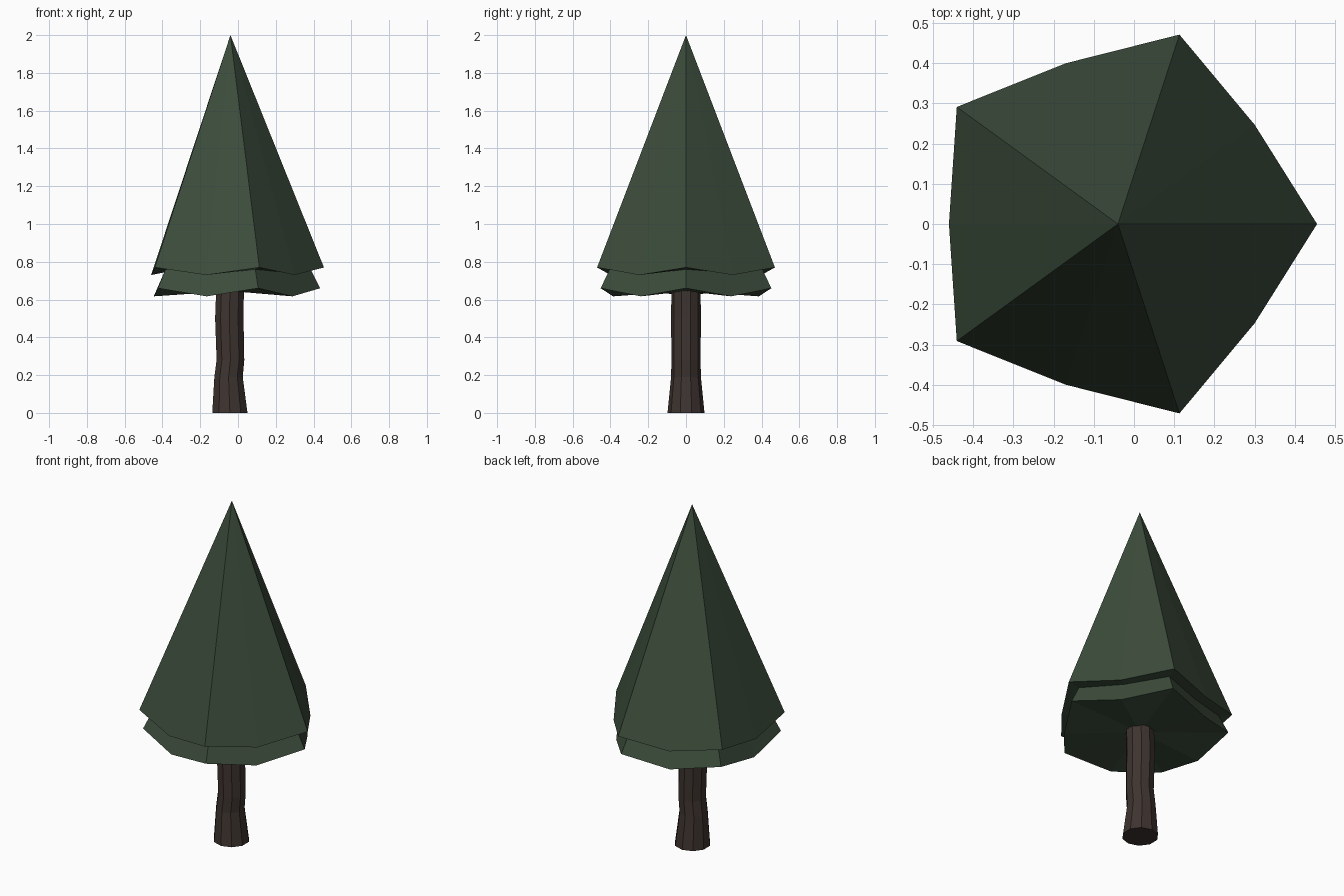
import bpy, bmesh
from math import cos, sin, pi

if "Cube" in bpy.data.objects:
    bpy.data.objects.remove(bpy.data.objects["Cube"])

CX = -0.04  # axis of the tree


def material(name, rgb):
    m = bpy.data.materials.new(name)
    m.diffuse_color = (*rgb, 1)
    m.use_nodes = True
    m.node_tree.nodes["Principled BSDF"].inputs["Base Color"].default_value = m.diffuse_color
    return m


def finish(bm, name, mat):
    bmesh.ops.recalc_face_normals(bm, faces=bm.faces)
    me = bpy.data.meshes.new(name)
    bm.to_mesh(me)
    bm.free()
    me.materials.append(mat)
    ob = bpy.data.objects.new(name, me)
    bpy.context.collection.objects.link(ob)
    return ob


def ring(bm, n, radii, heights, cx, phase=0.0):
    """Ring whose radius and height alternate between corners and mid-edges."""
    return [bm.verts.new((cx + radii[i % 2] * cos(2 * pi * i / n + phase),
                          radii[i % 2] * sin(2 * pi * i / n + phase),
                          heights[i % 2])) for i in range(n)]


def bridge(bm, a, b):
    n = len(a)
    for i in range(n):
        j = (i + 1) % n
        bm.faces.new((a[i], a[j], b[j], b[i]))


def fan(bm, r, co):
    tip = bm.verts.new(co)
    for i in range(len(r)):
        bm.faces.new((r[i], r[(i + 1) % len(r)], tip))


green = material("needles", (0.045, 0.072, 0.044))
brown = material("bark", (0.048, 0.034, 0.029))

# Foliage: five-sided cone, recessed underside, short lower skirt
bm = bmesh.new()
rings = [ring(bm, 10, r, z, CX) for r, z in (
    ((0.495, 0.42), (0.77, 0.73)),
    ((0.425, 0.345), (0.76, 0.745)),
    ((0.475, 0.406), (0.66, 0.617)))]
fan(bm, rings[0], (CX, 0, 2.0))
for a, b in zip(rings, rings[1:]):
    bridge(bm, a, b)
fan(bm, rings[-1], (CX, 0, 0.645))
finish(bm, "foliage", green)

# Trunk: flared foot and a slight wobble
bm = bmesh.new()
rings = [ring(bm, 10, (r, r), (z, z), x, pi / 10) for x, r, z in (
    (-0.043, 0.098, 0.0),
    (-0.050, 0.079, 0.19),
    (-0.040, 0.077, 0.28),
    (-0.046, 0.079, 0.50),
    (-0.042, 0.077, 0.66))]
for a, b in zip(rings, rings[1:]):
    bridge(bm, a, b)
bm.faces.new(rings[0])
bm.faces.new(rings[-1])
finish(bm, "trunk", brown)
